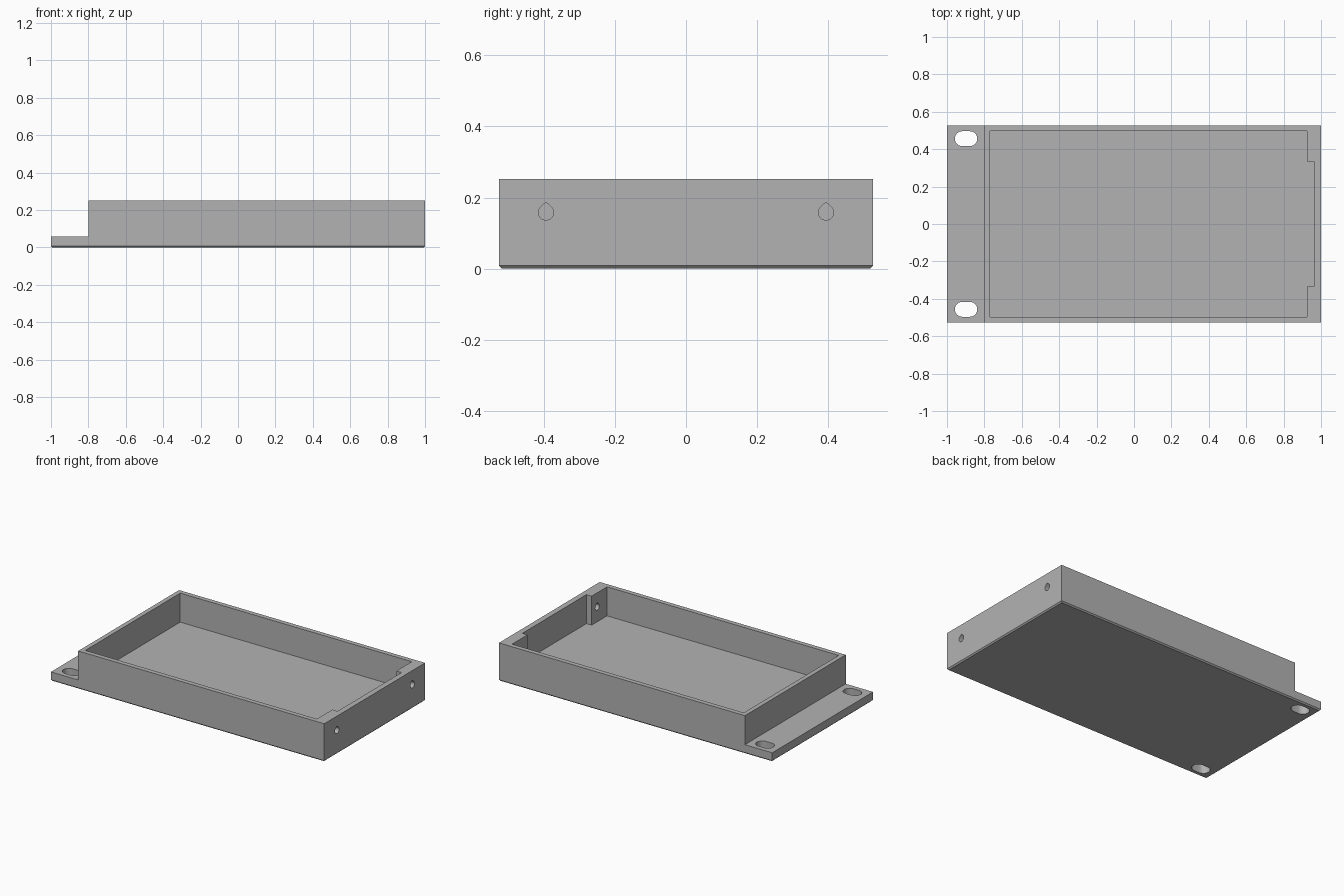
import bpy, bmesh, math
from mathutils import Vector

if "Cube" in bpy.data.objects:
    bpy.data.objects.remove(bpy.data.objects["Cube"], do_unlink=True)

HALF_Y, HEIGHT, FLOOR = 0.527, 0.252, 0.06
WALL_X = -0.80

grey = bpy.data.materials.new("plain_grey")
grey.use_nodes = True
grey.diffuse_color = (0.45, 0.45, 0.45, 1)
grey.node_tree.nodes["Principled BSDF"].inputs["Base Color"].default_value = grey.diffuse_color


def prism(name, outline, offset, chamfer=0):
    """Extrude a closed outline of 3D points along offset."""
    bm = bmesh.new()
    face = bm.faces.new([bm.verts.new(p) for p in outline])
    out = bmesh.ops.extrude_face_region(bm, geom=[face])
    moved = [v for v in out["geom"] if isinstance(v, bmesh.types.BMVert)]
    bmesh.ops.translate(bm, verts=moved, vec=Vector(offset))
    bmesh.ops.recalc_face_normals(bm, faces=bm.faces)
    if chamfer:
        rim = [e for e in bm.edges if all(v.co.z < 0.001 for v in e.verts)]
        bmesh.ops.bevel(bm, geom=rim, offset=chamfer, segments=1, affect="EDGES")
    mesh = bpy.data.meshes.new(name)
    bm.to_mesh(mesh)
    bm.free()
    mesh.materials.append(grey)
    obj = bpy.data.objects.new(name, mesh)
    bpy.context.collection.objects.link(obj)
    return obj


def arc(u, v, radius, start, end, steps):
    angles = [math.radians(start + (end - start) * i / steps) for i in range(steps + 1)]
    return [(u + radius * math.cos(a), v + radius * math.sin(a)) for a in angles]


# Tray body with a low mounting flange and chamfered underside
profile = [(-1, 0), (1, 0), (1, HEIGHT), (WALL_X, HEIGHT), (WALL_X, FLOOR), (-1, FLOOR)]
tray = prism("tray", [(x, -HALF_Y, z) for x, z in profile], (0, 2 * HALF_Y, 0), 0.008)

# Cavity, leaving a thick block in each right-hand corner
half = [(0.963, 0.335), (0.925, 0.335), (0.925, 0.496), (-0.77, 0.496)]
pocket = half + [(x, -y) for x, y in reversed(half)]
cutters = [prism("cavity_cutter", [(x, y, FLOOR) for x, y in pocket], (0, 0, 0.4))]

for side in (-1, 1):
    # Mounting slots through the flange
    slot = arc(-0.878, side * 0.456, 0.04, -90, 90, 16) + arc(-0.918, side * 0.456, 0.04, 90, 270, 16)
    cutters.append(prism("slot_cutter", [(x, y, -0.1) for x, y in slot], (0, 0, 0.3)))
    # Teardrop screw holes through the corner blocks
    drop = arc(side * 0.394, 0.158, 0.0215, 135, 405, 24) + [(side * 0.394, 0.187)]
    cutters.append(prism("screw_hole_cutter", [(0.88, y, z) for y, z in drop], (0.2, 0, 0)))

bpy.ops.object.select_all(action="DESELECT")
bpy.context.view_layer.objects.active = tray
tray.select_set(True)
for cutter in cutters:
    mod = tray.modifiers.new("cut", "BOOLEAN")
    mod.operation = "DIFFERENCE"
    mod.solver = "EXACT"
    mod.object = cutter
    bpy.ops.object.modifier_apply(modifier=mod.name)
    bpy.data.objects.remove(cutter, do_unlink=True)

bpy.ops.object.shade_smooth_by_angle(angle=math.radians(30))
